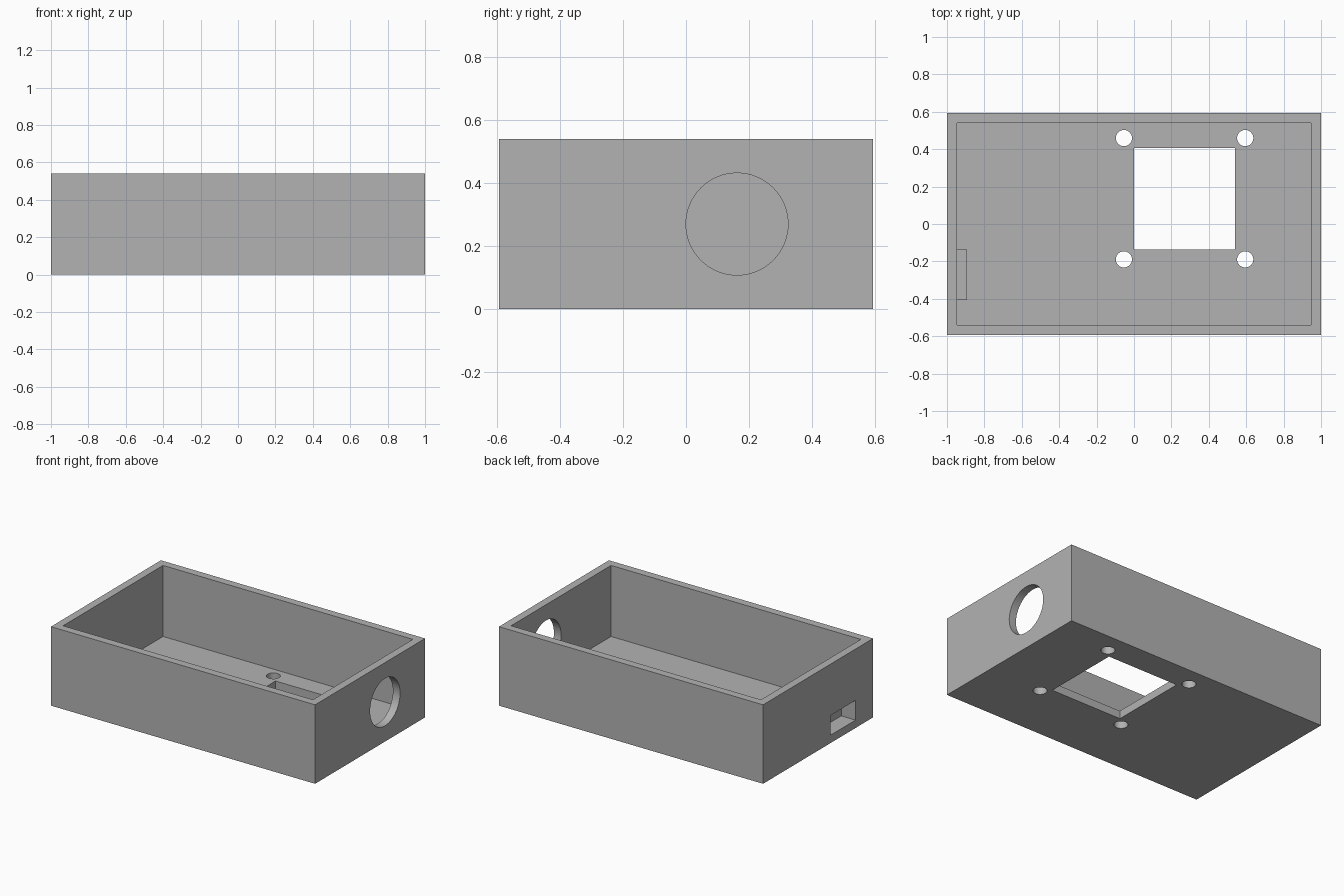
import bpy
import math

if "Cube" in bpy.data.objects:
    bpy.data.objects.remove(bpy.data.objects["Cube"], do_unlink=True)

UNIT = 2 / 74            # one millimetre of the box
LENGTH, WIDTH, HEIGHT, WALL = 74, 44, 20, 2

# Single grey plastic
plastic = bpy.data.materials.new("grey plastic")
plastic.use_nodes = True
grey = (0.45, 0.45, 0.45, 1)
plastic.diffuse_color = grey
plastic.node_tree.nodes["Principled BSDF"].inputs["Base Color"].default_value = grey


def block(name, size, centre):
    bpy.ops.mesh.primitive_cube_add(size=1, location=[c * UNIT for c in centre])
    ob = bpy.context.object
    ob.name = name
    ob.scale = [s * UNIT for s in size]
    bpy.ops.object.transform_apply(location=True, rotation=True, scale=True)
    ob.data.materials.append(plastic)
    return ob


def rod(name, radius, depth, centre, tilt=0):
    bpy.ops.mesh.primitive_cylinder_add(
        vertices=64, radius=radius * UNIT, depth=depth * UNIT,
        location=[c * UNIT for c in centre], rotation=(0, tilt, 0))
    ob = bpy.context.object
    ob.name = name
    bpy.ops.object.transform_apply(location=True, rotation=True, scale=True)
    ob.data.materials.append(plastic)
    return ob


def cut(target, cutter):
    mod = target.modifiers.new(cutter.name, "BOOLEAN")
    mod.operation, mod.solver, mod.object = "DIFFERENCE", "EXACT", cutter
    bpy.context.view_layer.objects.active = target
    bpy.ops.object.modifier_apply(modifier=mod.name)
    bpy.data.objects.remove(cutter, do_unlink=True)


# Open-topped tray
case = block("open_case", (LENGTH, WIDTH, HEIGHT), (0, 0, HEIGHT / 2))
cut(case, block("cavity", (LENGTH - 2 * WALL, WIDTH - 2 * WALL, HEIGHT),
                (0, 0, HEIGHT / 2 + WALL)))

# Square floor window with a screw hole off each corner
win_x, win_y = 10, 5
cut(case, block("floor_window", (20, 20, 8), (win_x, win_y, 0)))
for sx in (-1, 1):
    for sy in (-1, 1):
        cut(case, rod("screw_hole", 1.6, 8, (win_x + 12 * sx, win_y + 12 * sy, 0)))

# Round port in the left wall (+x), slot at floor level in the opposite wall
cut(case, rod("round_port", 6, 8, (LENGTH / 2, 6, HEIGHT / 2), math.pi / 2))
cut(case, block("cable_slot", (8, 10, 5), (-LENGTH / 2, -10, WALL + 2.5)))

# Smooth bores, crisp box edges
bpy.ops.object.select_all(action="DESELECT")
case.select_set(True)
bpy.context.view_layer.objects.active = case
bpy.ops.object.shade_smooth_by_angle(angle=math.radians(30))
